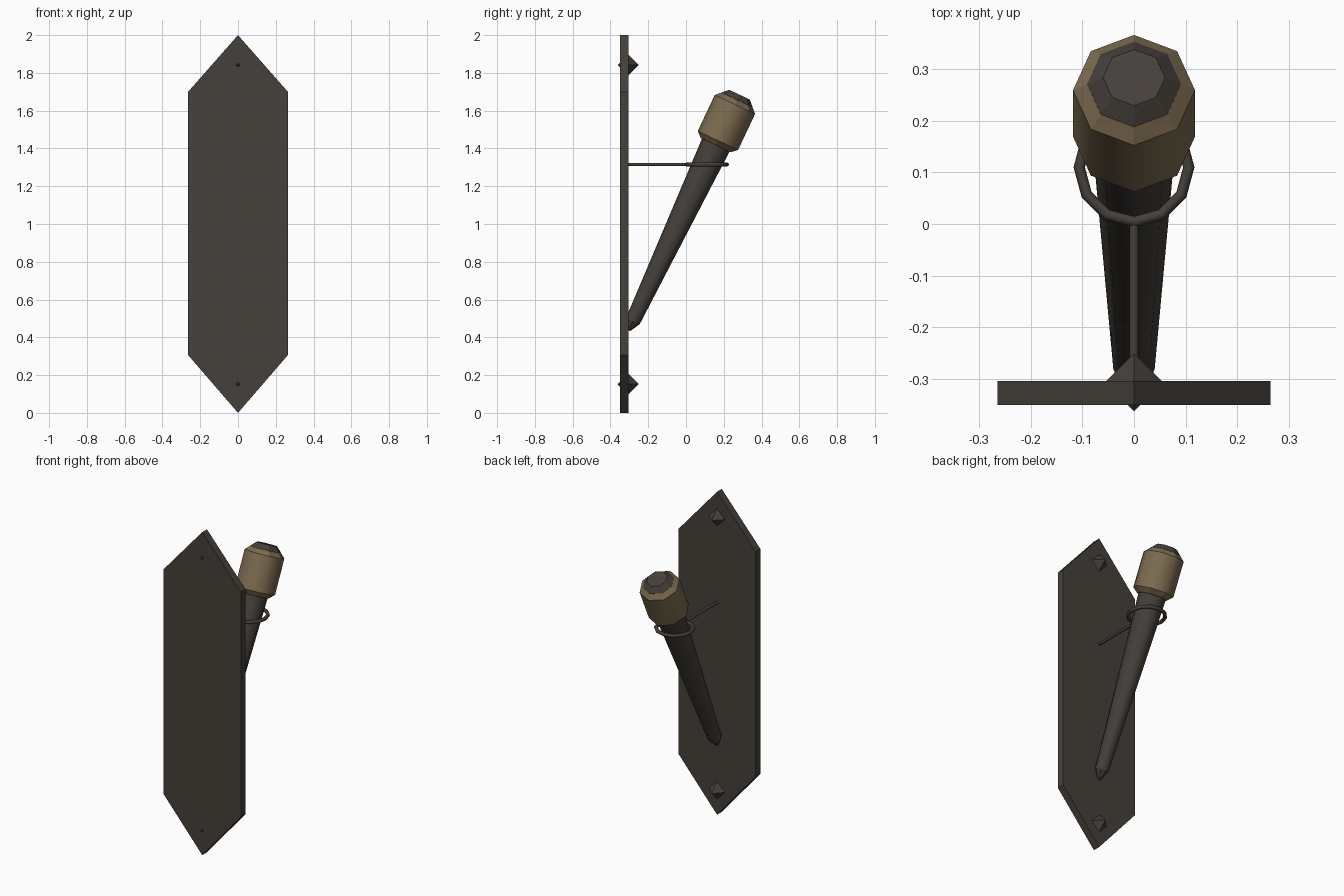
import bpy, bmesh, math
from mathutils import Vector, Matrix

if "Cube" in bpy.data.objects:
    bpy.data.objects.remove(bpy.data.objects["Cube"])


def material(name, rgb):
    m = bpy.data.materials.new(name)
    m.diffuse_color = (*rgb, 1)
    m.use_nodes = True
    m.node_tree.nodes["Principled BSDF"].inputs["Base Color"].default_value = m.diffuse_color
    return m


iron = material("dark_iron", (0.060, 0.051, 0.042))
cloth = material("tan_wrap", (0.205, 0.150, 0.080))


def finish(bm, name, mat):
    bmesh.ops.recalc_face_normals(bm, faces=bm.faces)
    me = bpy.data.meshes.new(name)
    bm.to_mesh(me)
    bm.free()
    me.materials.append(mat)
    ob = bpy.data.objects.new(name, me)
    bpy.context.collection.objects.link(ob)
    return ob


# Torch axis leans away from the wall plate
LOW, HIGH = Vector((0, -0.281, 0.487)), Vector((0, 0.259, 1.633))
LENGTH = (HIGH - LOW).length
TILT = Matrix.Translation(HIGH) @ Matrix.Rotation(
    -math.atan2(HIGH.y - LOW.y, HIGH.z - LOW.z), 4, 'X')


def lathe(name, profile, smooth_bands, mat, sides=8):
    """Rings of (radius, distance along axis); chosen bands shaded smooth."""
    bm = bmesh.new()
    rings = [[bm.verts.new(TILT @ Vector((r * math.cos(a), r * math.sin(a), s)))
              for a in (2 * math.pi * i / sides for i in range(sides))]
             for r, s in profile]
    for k, (lo, hi) in enumerate(zip(rings, rings[1:])):
        for i in range(sides):
            j = (i + 1) % sides
            f = bm.faces.new((lo[i], lo[j], hi[j], hi[i]))
            f.smooth = k in smooth_bands
    bm.faces.new(rings[0])
    bm.faces.new(rings[-1])
    # keep the ring edges crisp
    for ring in rings:
        for i in range(sides):
            bm.edges.get((ring[i], ring[(i + 1) % sides])).smooth = False
    return finish(bm, name, mat)


# Tapered shaft, running through the wrap to the blunt top
lathe("torch_shaft", [(0.010, -LENGTH - 0.055), (0.040, -LENGTH),
                      (0.091, 0.027), (0.060, 0.057)], {1}, iron)
# Wrapped head with chamfered rims
lathe("torch_wrap", [(0.088, -0.238), (0.118, -0.211),
                     (0.118, 0.0), (0.090, 0.027)], {1}, cloth)

# Wall plate: long hexagon with pointed ends
bm = bmesh.new()
outline = [(0, 0), (0.264, 0.306), (0.264, 1.70), (0, 2), (-0.264, 1.70), (-0.264, 0.306)]
face = bm.faces.new([bm.verts.new((x, -0.35, z)) for x, z in outline])
ext = bmesh.ops.extrude_face_region(bm, geom=[face])
bmesh.ops.translate(bm, vec=(0, 0.046, 0),
                    verts=[v for v in ext["geom"] if isinstance(v, bmesh.types.BMVert)])
finish(bm, "wall_plate", iron)

# Octahedral studs, their back tips poking through the plate
for label, z in (("lower", 0.152), ("upper", 1.842)):
    bm = bmesh.new()
    axes = [Vector(v) * 0.056 for v in ((1, 0, 0), (0, 0, 1), (-1, 0, 0), (0, 0, -1))]
    c = Vector((0, -0.306, z))
    belt = [bm.verts.new(c + a) for a in axes]
    for y in (-0.056, 0.056):
        tip = bm.verts.new(c + Vector((0, y, 0)))
        for i in range(4):
            bm.faces.new((belt[i], belt[(i + 1) % 4], tip))
    finish(bm, label + "_stud", iron)

# Holding ring around the shaft
bpy.ops.mesh.primitive_torus_add(major_segments=12, minor_segments=8, major_radius=0.106,
                                 minor_radius=0.011, location=(0, 0.11, 1.315))
ring = bpy.context.object
ring.name = "holding_ring"
ring.data.materials.append(iron)
bpy.ops.object.shade_smooth_by_angle(angle=math.radians(50))

# Rod from plate to ring
bpy.ops.mesh.primitive_cylinder_add(vertices=8, radius=0.009, depth=0.32,
                                    location=(0, -0.158, 1.315),
                                    rotation=(math.pi / 2, 0, 0))
rod = bpy.context.object
rod.name = "support_rod"
rod.data.materials.append(iron)
bpy.ops.object.shade_smooth_by_angle(angle=math.radians(50))
